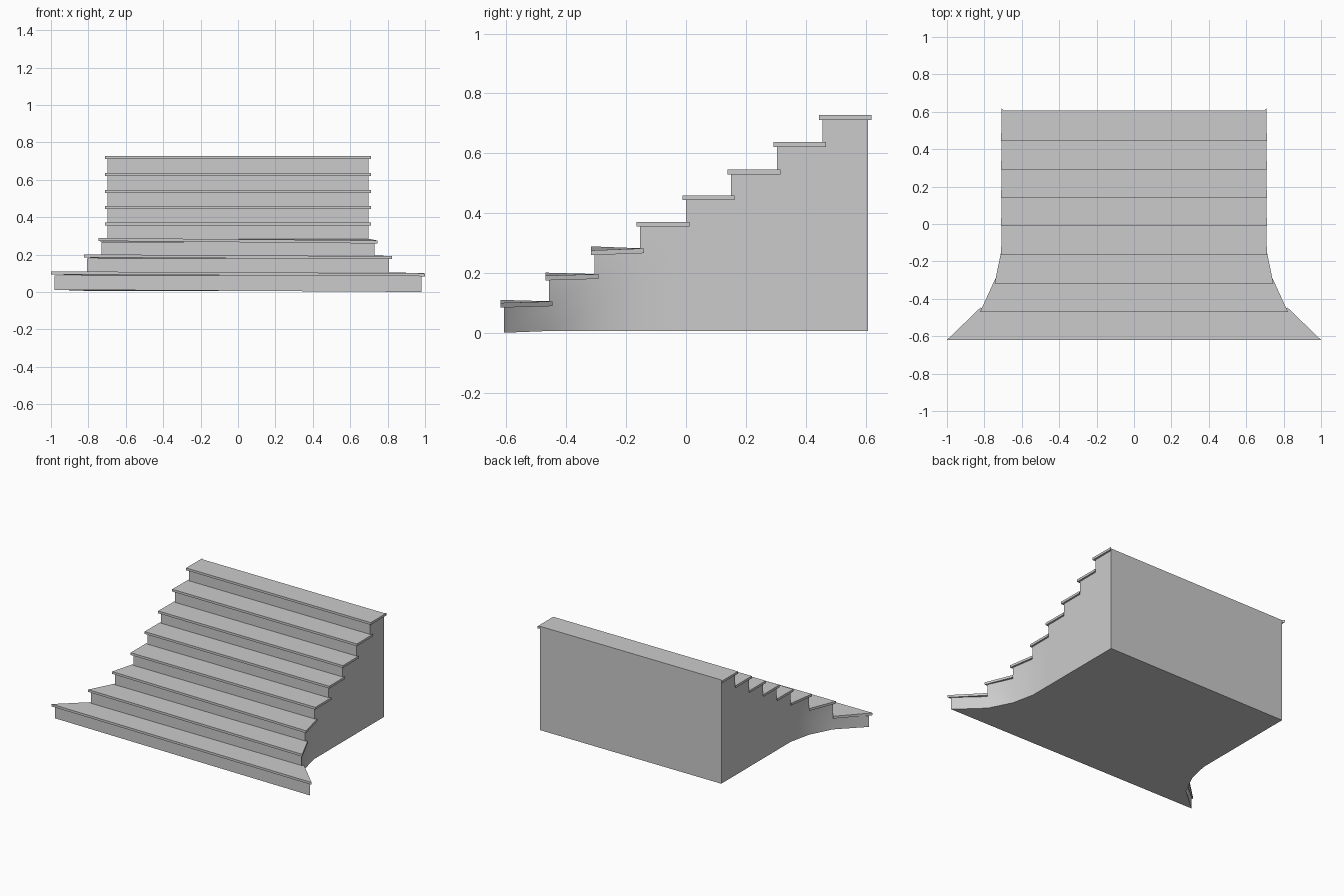
import bpy, bmesh

if "Cube" in bpy.data.objects:
    bpy.data.objects.remove(bpy.data.objects["Cube"])

# Riser positions (last entry is the back wall), body half widths, tread tops
RISER = [-0.608, -0.458, -0.305, -0.153, 0.0, 0.15, 0.304, 0.456, 0.608]
HALF = [0.98, 0.808, 0.73] + [0.697] * 6
TOP = [0.105, 0.196, 0.282, 0.371, 0.459, 0.545, 0.637, 0.727]
EDGE = [1.0, 0.823, 0.745] + [0.71] * 5
TILT = [0.005, 0.006, 0.009]      # slight sag of the three flared treads
THICK, LIP = 0.016, 0.012
N = len(TOP)


def finish(bm, name):
    bmesh.ops.remove_doubles(bm, verts=bm.verts, dist=0.0001)
    bmesh.ops.recalc_face_normals(bm, faces=bm.faces)
    mesh = bpy.data.meshes.new(name)
    bm.to_mesh(mesh)
    bm.free()
    ob = bpy.data.objects.new(name, mesh)
    bpy.context.collection.objects.link(ob)
    return ob


# Stair body: layered flared side walls, risers, tops, bottom and back
bm = bmesh.new()
levels = [0.006] + [t - THICK for t in TOP]


def point(side, i, j):
    x = side * HALF[i]
    sag = -0.006 * x if i == 0 and j == 0 else 0
    return x, RISER[i], levels[j] + sag


def quad(*keys):
    bm.faces.new([bm.verts.new(point(*k)) for k in keys])


for j in range(N):
    quad((-1, j, j), (1, j, j), (1, j, j + 1), (-1, j, j + 1))
    quad((-1, j, j + 1), (1, j, j + 1), (1, j + 1, j + 1), (-1, j + 1, j + 1))
    quad((-1, j, 0), (1, j, 0), (1, j + 1, 0), (-1, j + 1, 0))
    quad((-1, N, j), (1, N, j), (1, N, j + 1), (-1, N, j + 1))
    for i in range(j, N):
        for s in (-1, 1):
            quad((s, i, j), (s, i + 1, j), (s, i + 1, j + 1), (s, i, j + 1))
body = finish(bm, "stair_body")
bpy.context.view_layer.objects.active = body
body.select_set(True)
bpy.ops.object.shade_smooth_by_angle(angle=0.5)

# Treads: overhanging boards whose side lips end in mitred tips
for i in range(N):
    bm = bmesh.new()
    front, back = RISER[i] - LIP, RISER[i + 1]
    tip = HALF[i + 1] + LIP
    tilt = TILT[i] if i < len(TILT) else 0
    plan = [(-EDGE[i], front), (EDGE[i], front), (tip, back + LIP),
            (HALF[i + 1], back), (-HALF[i + 1], back), (-tip, back + LIP)]
    verts = [bm.verts.new((x, y, TOP[i] - THICK - (tilt * x if y == front else 0)))
             for x, y in plan]
    face = bm.faces.new(verts)
    ext = bmesh.ops.extrude_face_region(bm, geom=[face], use_keep_orig=True)
    moved = [v for v in ext["geom"] if isinstance(v, bmesh.types.BMVert)]
    bmesh.ops.translate(bm, verts=moved, vec=(0, 0, THICK))
    finish(bm, f"tread_{i + 1}")
